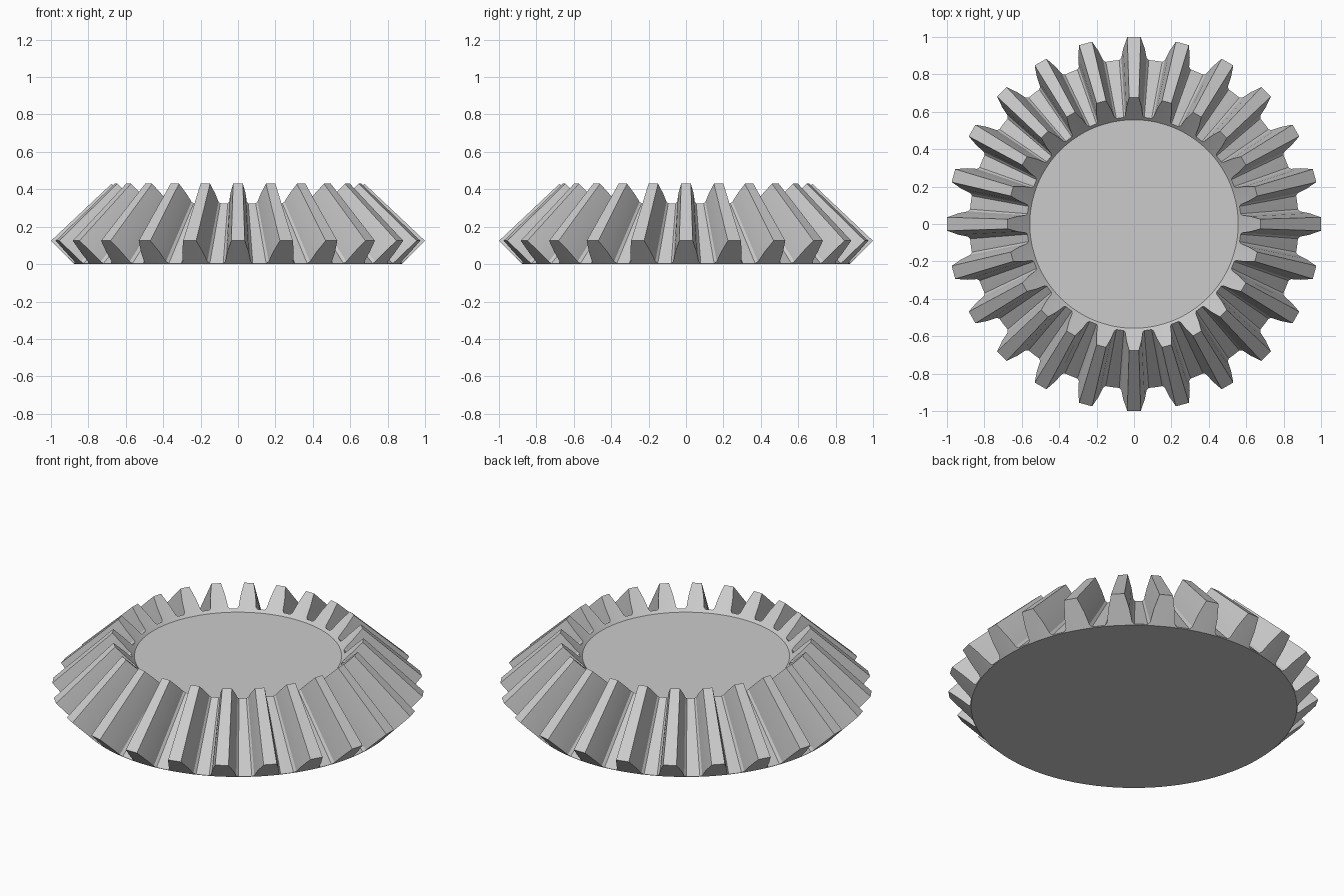
import bpy
import bmesh
import math

if "Cube" in bpy.data.objects:
    bpy.data.objects.remove(bpy.data.objects["Cube"])

TEETH = 24
PITCH = 2 * math.pi / TEETH

# One tooth flank: (half angle, height fraction from root to tip)
FLANK = [(0.09, 0.0), (0.076, 0.08), (0.061, 0.5), (0.036, 1.0)]
TOOTH = [(-a, h) for a, h in FLANK] + [(a, h) for a, h in reversed(FLANK)]
TOOTH.append((PITCH / 2, 0.0))  # middle of the valley


def ring(bm, root, tip, spread=1.0):
    """Toothed loop; root and tip are (radius, height) pairs."""
    verts = []
    for i in range(TEETH):
        for a, h in TOOTH:
            if a < PITCH / 2:
                a *= spread
            r = root[0] + (tip[0] - root[0]) * h
            z = root[1] + (tip[1] - root[1]) * h
            t = i * PITCH + a
            verts.append(bm.verts.new((r * math.cos(t), r * math.sin(t), z)))
    return verts


def bridge(bm, a, b):
    n = len(a)
    for i in range(n):
        j = (i + 1) % n
        bm.faces.new((a[i], a[j], b[j], b[i]))


steel = bpy.data.materials.new("light grey metal")
steel.diffuse_color = (0.6, 0.6, 0.6, 1)
steel.use_nodes = True
steel.node_tree.nodes["Principled BSDF"].inputs["Base Color"].default_value = steel.diffuse_color

bm = bmesh.new()
# Base edge, large tooth ends, small tooth ends, recessed top disc edge
rings = [
    ring(bm, (0.876, 0.0), (0.876, 0.0)),
    ring(bm, (0.88, 0.004), (1.0, 0.125)),
    ring(bm, (0.572, 0.325), (0.676, 0.43), 1.07),
    ring(bm, (0.557, 0.31), (0.557, 0.31), 1.07),
]
for lower, upper in zip(rings, rings[1:]):
    bridge(bm, lower, upper)

# Flat underside and top disc
bm.faces.new(list(reversed(rings[0])))
bm.faces.new(rings[-1])
bmesh.ops.recalc_face_normals(bm, faces=bm.faces[:])

mesh = bpy.data.meshes.new("bevel_gear")
bm.to_mesh(mesh)
bm.free()
mesh.materials.append(steel)
gear = bpy.data.objects.new("bevel_gear", mesh)
bpy.context.collection.objects.link(gear)

# Smooth the gentle flank and rim curves, keep the tooth edges sharp
bpy.context.view_layer.objects.active = gear
gear.select_set(True)
bpy.ops.object.shade_smooth_by_angle(angle=math.radians(20))
